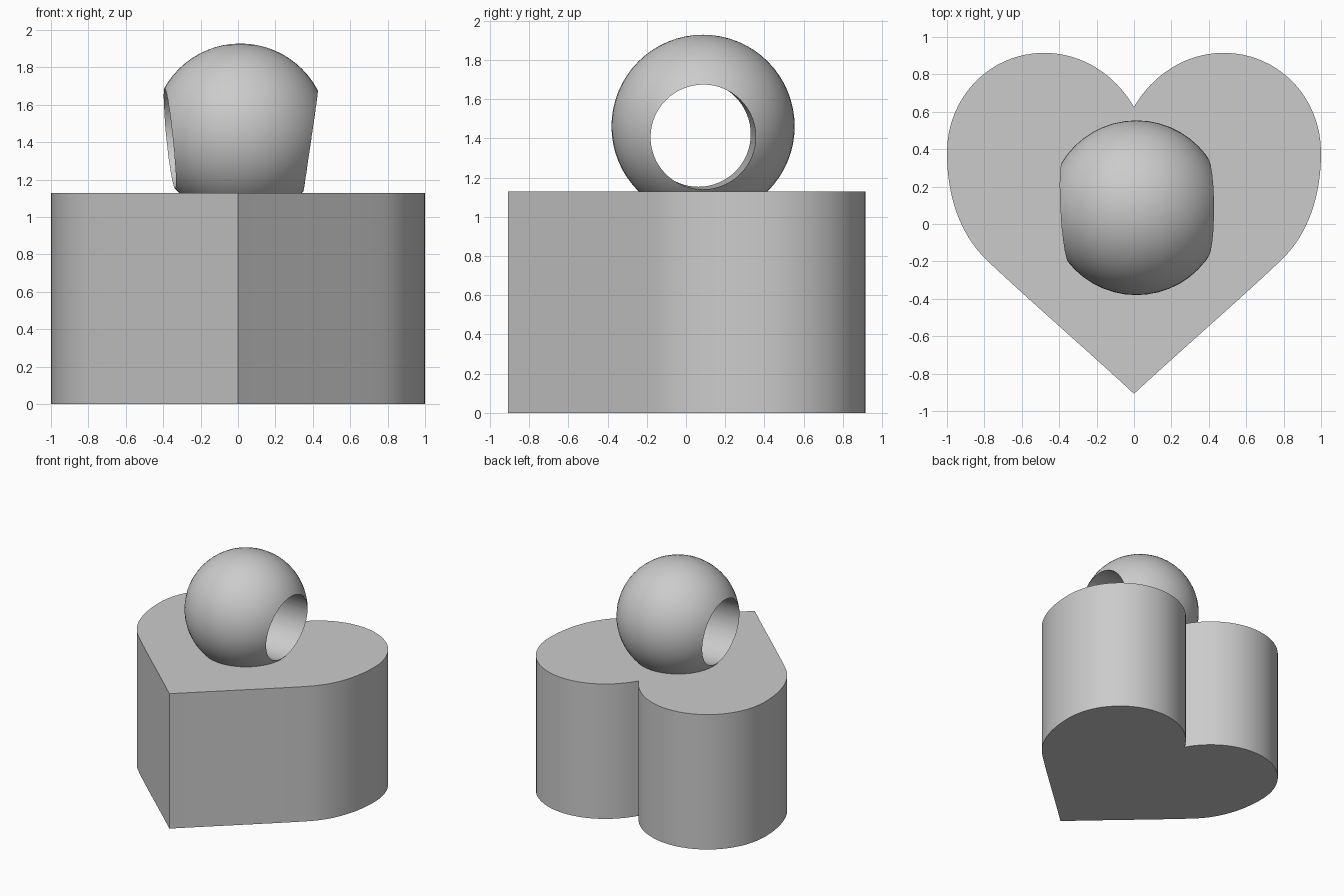
import bpy, bmesh, math
from mathutils import Vector
from mathutils.geometry import interpolate_bezier

cube = bpy.data.objects.get("Cube")
if cube:
    bpy.data.objects.remove(cube, do_unlink=True)

HEIGHT = 1.128
BALL = Vector((0.013, 0.087, 1.461))
RADIUS = 0.467

grey = bpy.data.materials.new("plain_grey")
grey.use_nodes = True
colour = (0.6, 0.6, 0.6, 1)
grey.diffuse_color = colour
grey.node_tree.nodes["Principled BSDF"].inputs["Base Color"].default_value = colour


def smooth(obj):
    bpy.ops.object.select_all(action='DESELECT')
    obj.select_set(True)
    bpy.context.view_layer.objects.active = obj
    bpy.ops.object.shade_smooth_by_angle(angle=math.radians(30))


# Heart block: half outline as joined curves, mirrored and extruded
segments = [
    ((0, 0.625), (0.1, 0.8), (0.28, 0.915), (0.48, 0.915)),
    ((0.48, 0.915), (0.77, 0.915), (1, 0.68), (1, 0.38)),
    ((1, 0.38), (1, 0.15), (0.93, -0.05), (0.8, -0.18)),
    ((0.8, -0.18), (0.66, -0.32), (0.2, -0.72), (0, -0.908)),
]
half = []
for seg in segments:
    half += interpolate_bezier(*[Vector(p).to_3d() for p in seg], 17)[:-1]
half.append(Vector((0, -0.908, 0)))
outline = half + [Vector((-p.x, p.y, 0)) for p in reversed(half[1:-1])]

bm = bmesh.new()
base = bm.faces.new([bm.verts.new(p) for p in outline])
top = bmesh.ops.extrude_face_region(bm, geom=[base])["geom"]
bmesh.ops.translate(bm, vec=(0, 0, HEIGHT),
                    verts=[g for g in top if isinstance(g, bmesh.types.BMVert)])
bmesh.ops.recalc_face_normals(bm, faces=bm.faces)
mesh = bpy.data.meshes.new("heart_block")
bm.to_mesh(mesh)
bm.free()
block = bpy.data.objects.new("heart_block", mesh)
bpy.context.collection.objects.link(block)
mesh.materials.append(grey)
smooth(block)

# Ball on top
bpy.ops.mesh.primitive_uv_sphere_add(segments=48, ring_count=32, radius=RADIUS, location=BALL)
ball = bpy.context.object
ball.name = "hanging_ball"
ball.data.materials.append(grey)

# Slightly tilted cord hole bored through the ball from side to side
axis = Vector((0.76, 0.025, -0.015))
bpy.ops.mesh.primitive_cylinder_add(vertices=64, radius=0.268, depth=1.4,
                                    location=(0.013, 0.075, 1.414))
cutter = bpy.context.object
cutter.name = "cord_hole_cutter"
cutter.rotation_euler = axis.to_track_quat('Z', 'Y').to_euler()
cutter.data.materials.append(grey)
cutter.hide_render = True

bore = ball.modifiers.new("cord_hole", 'BOOLEAN')
bore.operation = 'DIFFERENCE'
bore.solver = 'EXACT'
bore.object = cutter
bpy.context.view_layer.objects.active = ball
bpy.ops.object.modifier_apply(modifier=bore.name)
bpy.data.objects.remove(cutter, do_unlink=True)
smooth(ball)
